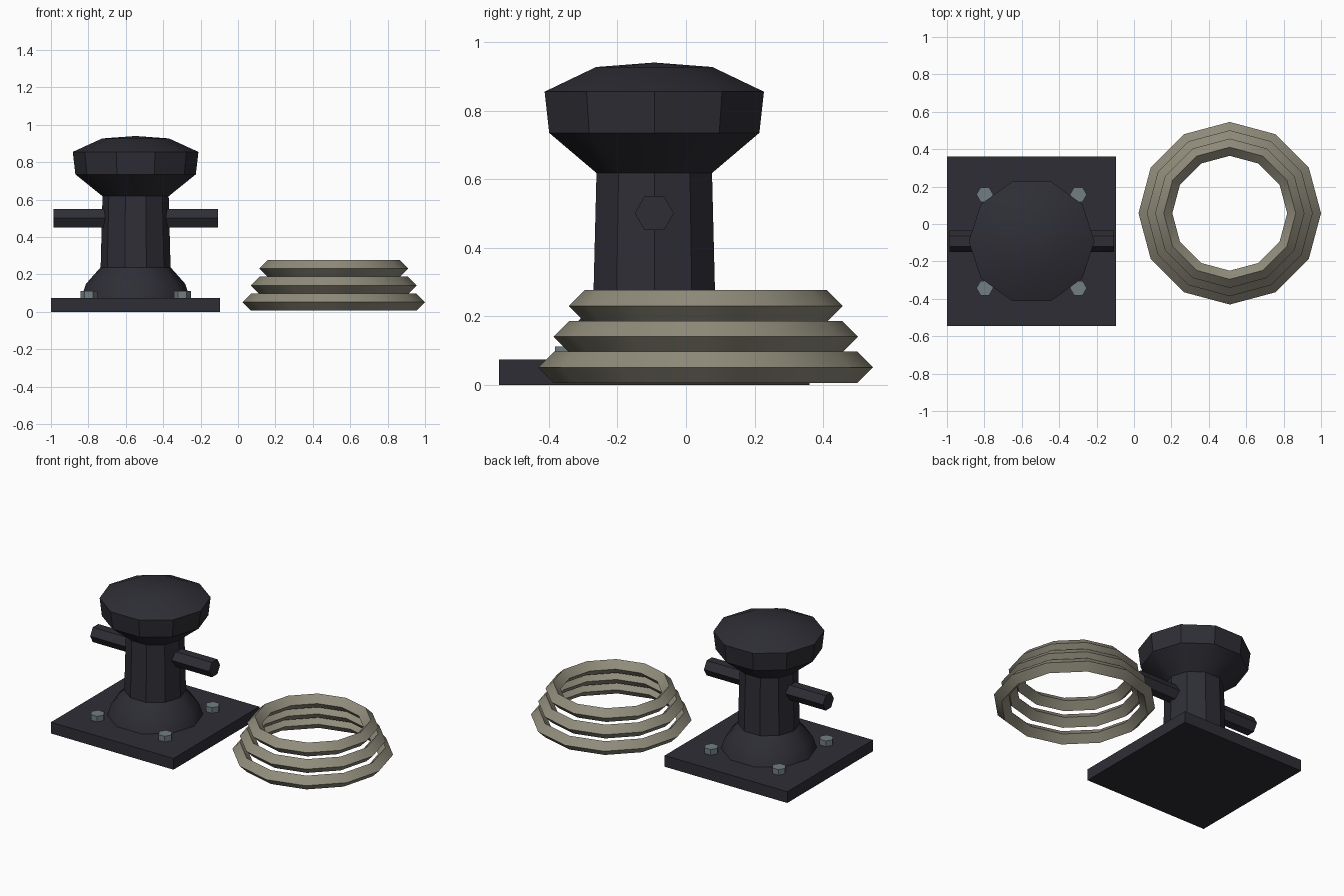
import bpy, bmesh, math
from mathutils import Matrix, Vector

if "Cube" in bpy.data.objects:
    bpy.data.objects.remove(bpy.data.objects["Cube"])

CX, CY = -0.5475, -0.0925          # bollard axis
RX, RY = 0.512, 0.0575             # rope coil axis


def material(name, rgb):
    m = bpy.data.materials.new(name)
    m.diffuse_color = (*rgb, 1)
    m.use_nodes = True
    m.node_tree.nodes["Principled BSDF"].inputs["Base Color"].default_value = m.diffuse_color
    return m


IRON = material("dark iron", (0.027, 0.027, 0.036))
STEEL = material("bolt steel", (0.17, 0.21, 0.225))
ROPE = material("rope tan", (0.28, 0.265, 0.20))


def finish(name, bm, mat, loc, smooth=None):
    bmesh.ops.recalc_face_normals(bm, faces=bm.faces)
    me = bpy.data.meshes.new(name)
    bm.to_mesh(me)
    bm.free()
    me.materials.append(mat)
    ob = bpy.data.objects.new(name, me)
    ob.location = loc
    bpy.context.collection.objects.link(ob)
    if smooth:
        bpy.ops.object.select_all(action='DESELECT')
        ob.select_set(True)
        bpy.context.view_layer.objects.active = ob
        bpy.ops.object.shade_smooth_by_angle(angle=math.radians(smooth))
    return ob


def lathe(name, profile, sides, mat, loc, closed=False, smooth=None):
    """Revolve (radius, z) points; closed makes a ring, otherwise the ends are capped."""
    bm = bmesh.new()
    rings = []
    for r, z in profile:
        if r == 0:
            rings.append([bm.verts.new((0, 0, z))] * sides)
            continue
        rings.append([bm.verts.new((r * math.cos(math.tau * i / sides),
                                    r * math.sin(math.tau * i / sides), z))
                      for i in range(sides)])
    pairs = list(zip(rings, rings[1:]))
    if closed:
        pairs.append((rings[-1], rings[0]))
    for a, b in pairs:
        for i in range(sides):
            j = (i + 1) % sides
            bm.faces.new(list(dict.fromkeys((a[i], a[j], b[j], b[i]))))
    if not closed:
        for ring in (rings[0], rings[-1]):
            if ring[0] is not ring[1]:
                bm.faces.new(ring)
    return finish(name, bm, mat, loc, smooth)


# square base plate
bm = bmesh.new()
bmesh.ops.create_cube(bm, size=1, matrix=Matrix.Diagonal((0.905, 0.905, 0.075, 1)))
finish("base_plate", bm, IRON, (CX, CY, 0.0375))

# flared post with mushroom head
lathe("bollard_post", [(0.292, 0.07), (0.265, 0.15), (0.187, 0.238), (0.177, 0.618),
                       (0.322, 0.735), (0.336, 0.855), (0.178, 0.927), (0, 0.94)],
      10, IRON, (CX, CY, 0), smooth=35)

# horizontal hexagonal cross bar
bar = lathe("cross_bar", [(0.057, -0.44), (0.057, 0.44)], 6, IRON, (CX, CY, 0.501))
bar.data.transform(Matrix.Rotation(math.pi / 2, 4, 'Z') @ Matrix.Rotation(math.pi / 2, 4, 'X'))

# corner bolts
for sx in (-1, 1):
    for sy in (-1, 1):
        lathe("bolt", [(0.045, 0.07), (0.045, 0.112)], 6, STEEL,
              (CX + sx * 0.25, CY + sy * 0.25, 0))

# rope coil: three diamond-section rings, shrinking upward
m = 0.046
for k in range(3):
    R, z = 0.442 - 0.0445 * k, 0.052 + 0.0895 * k
    lathe("rope_ring", [(R + m, z), (R, z + m), (R - m, z), (R, z - m)],
          12, ROPE, (RX, RY, 0), closed=True, smooth=30)
